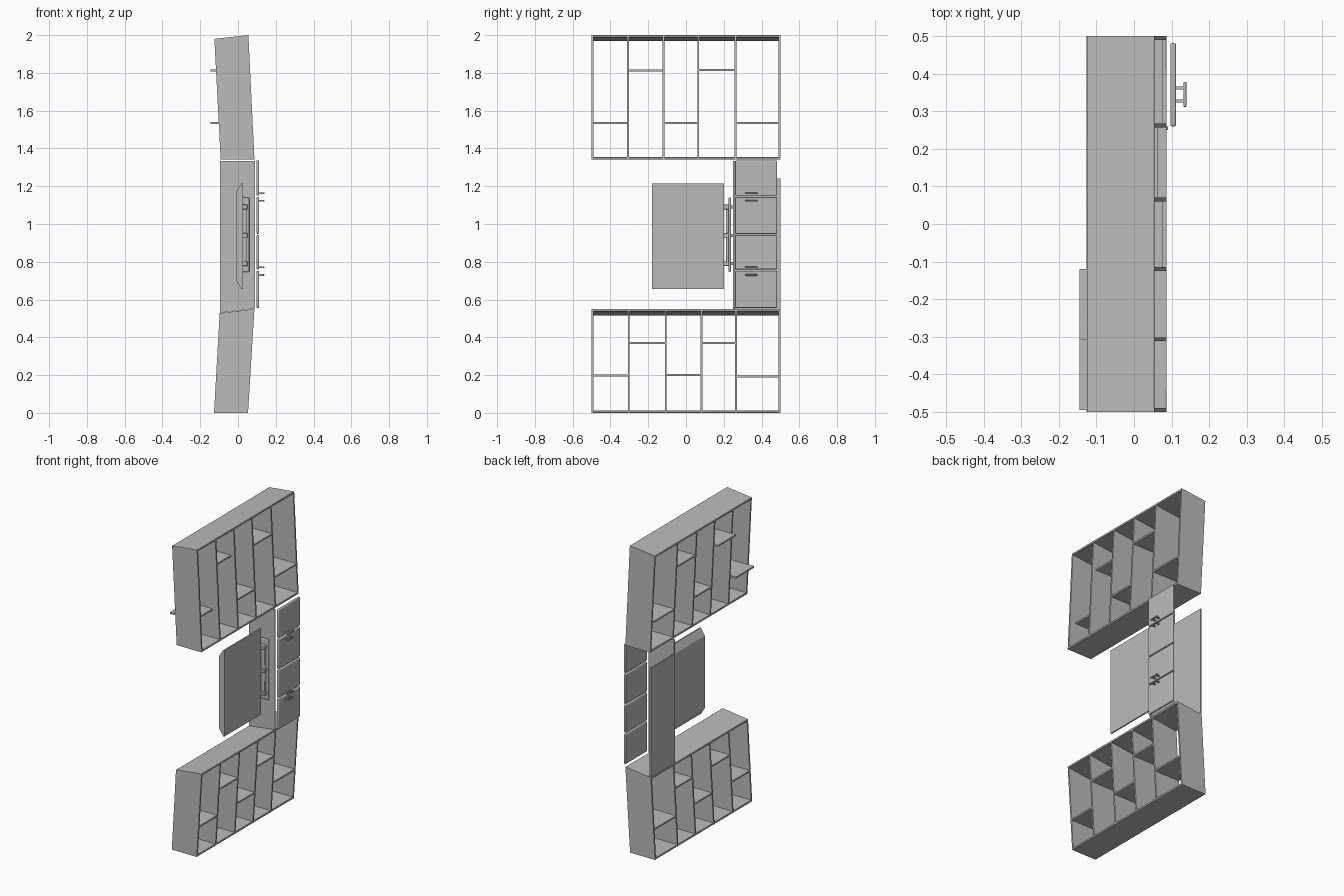
import bpy, bmesh, math

cube = bpy.data.objects.get("Cube")
if cube:
    bpy.data.objects.remove(cube, do_unlink=True)

grey = bpy.data.materials.new("plain grey")
grey.use_nodes = True
tone = (0.5, 0.5, 0.5, 1)
grey.diffuse_color = tone
grey.node_tree.nodes["Principled BSDF"].inputs["Base Color"].default_value = tone


def slab(name, profile, y0, y1, bevel=0.0, segments=2):
    """Extrude an x-z profile from y0 to y1."""
    bm = bmesh.new()
    face = bm.faces.new([bm.verts.new((x, y0, z)) for x, z in profile])
    out = bmesh.ops.extrude_face_region(bm, geom=[face])
    moved = [v for v in out["geom"] if isinstance(v, bmesh.types.BMVert)]
    bmesh.ops.translate(bm, verts=moved, vec=(0, y1 - y0, 0))
    bmesh.ops.recalc_face_normals(bm, faces=bm.faces)
    mesh = bpy.data.meshes.new(name)
    bm.to_mesh(mesh)
    bm.free()
    mesh.materials.append(grey)
    obj = bpy.data.objects.new(name, mesh)
    bpy.context.collection.objects.link(obj)
    if bevel:
        mod = obj.modifiers.new("soft edges", "BEVEL")
        mod.width, mod.segments = bevel, segments
        bpy.ops.object.select_all(action="DESELECT")
        obj.select_set(True)
        bpy.context.view_layer.objects.active = obj
        bpy.ops.object.shade_smooth_by_angle(angle=math.radians(40))
    return obj


def box(name, x0, x1, y0, y1, z0, z1, bevel=0.0, segments=2):
    return slab(name, [(x0, z0), (x1, z0), (x1, z1), (x0, z1)], y0, y1, bevel, segments)


def shelf_unit(name, quad, dividers, shelf_heights, pull_back):
    """Leaning open rack; quad is back bottom, front bottom, front top, back top."""
    bb, fb, ft, bt = quad
    t = 0.012

    def depth(z):
        k = (z - bb[1]) / (bt[1] - bb[1])
        j = (z - fb[1]) / (ft[1] - fb[1])
        return bb[0] + k * (bt[0] - bb[0]), fb[0] + j * (ft[0] - fb[0])

    # Floor and roof boards
    up = lambda p, d: (p[0], p[1] + d)
    slab(name + "_bottom_board", [bb, fb, up(fb, t), up(bb, t)], -0.5, 0.5, 0.002)
    slab(name + "_top_board", [up(bt, -t), up(ft, -t), ft, bt], -0.5, 0.5, 0.002)

    # Uprights
    for i, y in enumerate(dividers):
        slab(f"{name}_upright_{i + 1}", quad, y - 0.005, y + 0.005)

    # Staggered shelves
    for i, z in enumerate(shelf_heights):
        x0, x1 = depth(z)
        if pull_back and i < 2:
            x1 -= x0 + 0.145
            x0 = -0.145
        box(f"{name}_shelf_{i + 1}", x0, x1, dividers[i], dividers[i + 1],
            z - 0.005, z + 0.005)


shelf_unit("lower_rack",
           [(-0.127, 0), (0.053, 0), (0.087, 0.55), (-0.097, 0.528)],
           [-0.495, -0.303, -0.107, 0.082, 0.265, 0.495],
           [0.197, 0.37, 0.2, 0.37, 0.193], False)
shelf_unit("upper_rack",
           [(-0.092, 1.342), (0.087, 1.342), (0.055, 2.0), (-0.125, 1.98)],
           [-0.495, -0.307, -0.12, 0.065, 0.262, 0.495],
           [1.535, 1.813, 1.535, 1.815, 1.535], True)

# Cabinet column
slab("cabinet_side", [(-0.095, 0.53), (0.09, 0.552), (0.09, 1.334), (-0.095, 1.334)],
     0.25, 0.26)
box("cabinet_back", -0.096, -0.088, 0.25, 0.5, 0.53, 1.24)

# Doors
for i, (z0, z1) in enumerate([(0.556, 0.752), (0.76, 0.941), (0.948, 1.142), (1.15, 1.336)]):
    box(f"door_{i + 1}", 0.097, 0.112, 0.26, 0.482, z0, z1, 0.005, 3)

# Handles, paired across the door seams
for i, z in enumerate([0.73, 0.77, 1.122, 1.162]):
    box(f"handle_bar_{i + 1}", 0.132, 0.14, 0.312, 0.378, z - 0.004, z + 0.004, 0.002)
    for j, y in enumerate([0.328, 0.362]):
        box(f"handle_post_{i + 1}_{j + 1}", 0.11, 0.134, y - 0.004, y + 0.004,
            z - 0.004, z + 0.004)

# Screen with tapered back
slab("screen", [(0.027, 0.655), (0.027, 1.215), (0.018, 1.215), (-0.01, 1.17),
                (-0.01, 0.7), (0.018, 0.655)], -0.18, 0.2)

# Wall mount: plate, backing and two clamps
box("mount_plate", 0.005, 0.06, 0.225, 0.238, 0.745, 1.14, 0.006, 3)
box("mount_rail", 0.012, 0.046, 0.212, 0.228, 0.785, 1.095, 0.004)
for i, z in enumerate([0.79, 0.94, 1.09]):
    box(f"mount_clamp_{i + 1}", 0.01, 0.05, 0.198, 0.23, z - 0.012, z + 0.012, 0.003)
    box(f"mount_anchor_{i + 1}", 0.015, 0.045, 0.236, 0.252, z - 0.008, z + 0.008)
